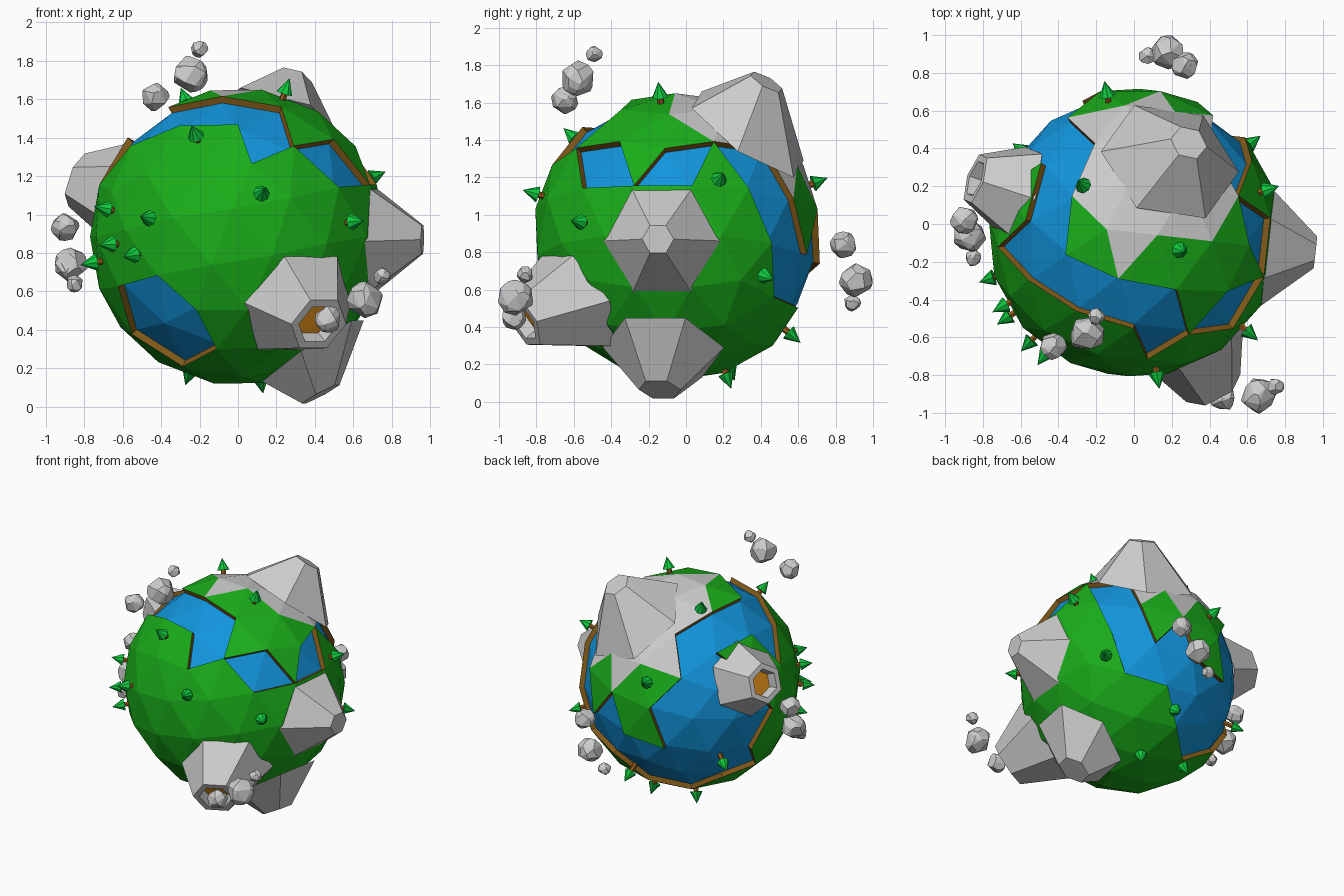
import bpy, bmesh, math, random
from mathutils import Vector, Matrix

if "Cube" in bpy.data.objects:
    bpy.data.objects.remove(bpy.data.objects["Cube"])

random.seed(4)
C = Vector((0, -0.045, 0.885))          # planet centre
R_SEA, R_LAND = 0.738, 0.775


def mat(name, rgb):
    m = bpy.data.materials.new(name)
    m.diffuse_color = (*rgb, 1)
    m.use_nodes = True
    m.node_tree.nodes["Principled BSDF"].inputs["Base Color"].default_value = m.diffuse_color
    return m


GRASS = mat("grass", (0.01, 0.42, 0.01))
SOIL = mat("soil", (0.22, 0.10, 0.01))
STONE = mat("stone", (0.55, 0.55, 0.55))
WATER = mat("water", (0.006, 0.30, 0.72))
LAVA = mat("lava", (0.75, 0.28, 0.01))
LEAF = mat("leaf", (0.005, 0.60, 0.05))
BARK = mat("bark", (0.28, 0.10, 0.01))


def finish(bm, name, mats=()):
    bmesh.ops.recalc_face_normals(bm, faces=bm.faces[:])
    me = bpy.data.meshes.new(name)
    bm.to_mesh(me)
    bm.free()
    for m in mats:
        me.materials.append(m)
    ob = bpy.data.objects.new(name, me)
    bpy.context.collection.objects.link(ob)
    return ob


def frame(a, b):
    a, b = a.normalized(), (b - a * (b.dot(a) / a.dot(a))).normalized()
    return Matrix((a, b, a.cross(b))).transposed()


def geodesic(radius):
    # icosahedron with every edge cut in three, one face turned towards +x
    bm = bmesh.new()
    bmesh.ops.create_icosphere(bm, subdivisions=1, radius=1)
    bm.faces.ensure_lookup_table()
    f = bm.faces[0]
    src = frame(f.calc_center_median(), f.verts[0].co.copy())
    dst = frame(Vector((0.99, -0.11, 0.0)), Vector((0, 0, 1)))
    rot = dst @ src.transposed()
    bmesh.ops.subdivide_edges(bm, edges=bm.edges[:], cuts=2, use_grid_fill=True)
    bmesh.ops.triangulate(bm, faces=bm.faces[:])
    for v in bm.verts:
        v.co = (rot @ v.co).normalized() * radius
    return bm


# Coast lines as directions from the centre, tested in a stereographic map
POLE = Vector((0, 0.45, 0.89)).to_track_quat('Z', 'Y').inverted()


def flat(d):
    a = POLE @ Vector(d).normalized()
    return a.x / (1 + a.z), a.y / (1 + a.z)


def inside(p, poly):
    hit = False
    for (x1, y1), (x2, y2) in zip(poly, poly[1:] + poly[:1]):
        if (y1 > p[1]) != (y2 > p[1]) and p[0] < x1 + (p[1] - y1) * (x2 - x1) / (y2 - y1):
            hit = not hit
    return hit


island = [flat(d) for d in (
    (-.37, .82, .42), (-.44, .12, .89), (-.67, -.17, .73), (-.13, -.27, .95), (.11, -.28, .95),
    (.33, -.57, .75), (.72, -.48, .50), (.84, -.08, .53), (.64, .21, .74), (.64, .52, .56),
    (.49, .85, .16), (0, .98, -.20), (-.30, .94, -.11))]
shore = [flat(d) for d in (
    (.70, -.16, .24), (.70, .08, .24), (.59, .21, .43), (.62, .36, .22), (.58, .48, -.10),
    (.29, .77, -.56), (-.14, .64, -.77), (-.45, .33, -.83), (-.82, .04, -.56), (-.96, .24, -.08),
    (-.90, .35, .25), (-.76, .40, .52), (-.55, .12, .50), (-.68, -.04, .33), (-.45, -.38, .47),
    (-.07, -.46, .60), (.12, -.64, .38), (.55, -.50, .20))]
LAKE = Vector((-.57, -.60, -.57))
HIGHLAND = Vector((.10, .50, .84))


def is_land(d):
    p = flat(d)
    if inside(p, island):
        return True
    return not inside(p, shore) and d.angle(LAKE) > 0.40


# Ocean
bm = geodesic(R_SEA)
bmesh.ops.translate(bm, verts=bm.verts[:], vec=C)
finish(bm, "ocean", [WATER])

# Land plates raised above the ocean, with soil cliffs
bm = geodesic(0.69)
sea = [f for f in bm.faces if not is_land(f.calc_center_median())]
bmesh.ops.delete(bm, geom=sea, context='FACES')
res = bmesh.ops.extrude_face_region(bm, geom=bm.faces[:])
for v in res["geom"]:
    if isinstance(v, bmesh.types.BMVert):
        v.co = v.co.normalized() * R_LAND
for f in bm.faces:
    mid = f.calc_center_median()
    if any(v.co.length < 0.72 for v in f.verts):
        f.material_index = 1
    elif mid.angle(HIGHLAND) < 0.68 and inside(flat(mid), island):
        f.material_index = 2
bmesh.ops.translate(bm, verts=bm.verts[:], vec=C)
finish(bm, "land", [GRASS, SOIL, STONE])


# Mountains and volcanoes: rings of n points bridged together
def mountain(name, base, r_base, tip, r_tip, n=6, crater=False, turn=0.0):
    base, tip = Vector(base), Vector(tip)
    axis = (tip - C).normalized()
    q0 = (base - C).to_track_quat('Z', 'Y')
    q1 = axis.to_track_quat('Z', 'Y')
    spec = [(base, q0, r_base), (tip, q1, r_tip)]
    if crater:
        spec += [(tip, q1, r_tip * 0.72), (tip - axis * 0.07, q1, r_tip * 0.62)]
    bm = bmesh.new()
    rings = []
    for c, q, r in spec:
        rings.append([bm.verts.new(c + q @ Vector((math.cos(a), math.sin(a), 0)) * r)
                      for a in (turn + math.tau * i / n for i in range(n))])
    for lo, hi in zip(rings, rings[1:]):
        for i in range(n):
            j = (i + 1) % n
            bm.faces.new((lo[i], lo[j], hi[j], hi[i]))
    bm.faces.new(rings[0][::-1])
    top = bm.faces.new(rings[-1])
    if crater:
        top.material_index = 1
    finish(bm, name, [STONE, LAVA] if crater else [])


mountain("side_mountain", (.68, -.128, .86), .33, (.96, -.15, .87), .085)
mountain("bottom_mountain", (.39, -.12, .29), .33, (.43, -.14, .065), .115)
mountain("top_mountain", (.19, .33, 1.43), .38, (.29, .43, 1.71), .10, turn=.4)
mountain("front_volcano", (.31, -.57, .54), .32, (.42, -.87, .43), .16, crater=True)
mountain("left_volcano", (-.61, .17, 1.13), .27, (-.84, .24, 1.18), .145, crater=True, turn=.5)

# Trees, pointing away from the centre
trees = [
    (.26, -.10, .80), (-.28, .26, .73), (.75, .24, .33), (.62, -.54, .08), (.13, -.80, .24),
    (-.23, -.58, .55), (-.48, -.66, .10), (-.71, -.40, .15), (-.78, -.25, -.14), (-.67, -.45, -.04),
    (-.57, -.60, -.10), (-.27, .30, -.76), (.15, .33, -.94), (.72, .55, -.25), (.11, .75, -.65),
    (-.15, .77, .30), (-.75, .55, -.42)]
for k, d in enumerate(trees):
    d = Vector(d).normalized()
    bm = bmesh.new()
    for r1, r2, a, b, n, idx in ((.018, .018, .72, .80, 6, 0), (.044, 0, .79, .875, 8, 1)):
        old = set(bm.faces)
        m = Matrix.Translation(C + d * (a + b) / 2) @ d.to_track_quat('Z', 'Y').to_matrix().to_4x4()
        bmesh.ops.create_cone(bm, cap_ends=True, segments=n, radius1=r1, radius2=r2,
                              depth=b - a, matrix=m)
        for f in bm.faces:
            if f not in old:
                f.material_index = idx
    finish(bm, f"tree_{k + 1}", [BARK, LEAF])

# Floating rocks in groups of three
rocks = [
    (-.25, -.58, 1.73, .098), (-.43, -.65, 1.61, .075), (-.20, -.49, 1.86, .046),
    (-.90, .02, .935, .075), (-.87, -.06, .74, .092), (-.85, -.18, .64, .047),
    (.47, -.92, .455, .072), (.66, -.91, .555, .098), (.75, -.86, .68, .046),
    (.27, .84, .84, .074), (.18, .91, .65, .092), (.07, .89, .53, .047)]
for k, (x, y, z, r) in enumerate(rocks):
    bm = bmesh.new()
    for _ in range(22):
        v = Vector([random.gauss(0, 1) for _ in range(3)]).normalized()
        bm.verts.new(v)
    bmesh.ops.create_icosphere(bm, subdivisions=1, radius=0.96)
    hull = bmesh.ops.convex_hull(bm, input=bm.verts[:])
    bmesh.ops.delete(bm, geom=[v for v in bm.verts if not v.link_faces], context='VERTS')
    bmesh.ops.dissolve_limit(bm, angle_limit=0.25, verts=bm.verts[:], edges=bm.edges[:])
    for v in bm.verts:
        v.co = v.co * r + Vector((x, y, z))
    finish(bm, f"rock_{k + 1}")
